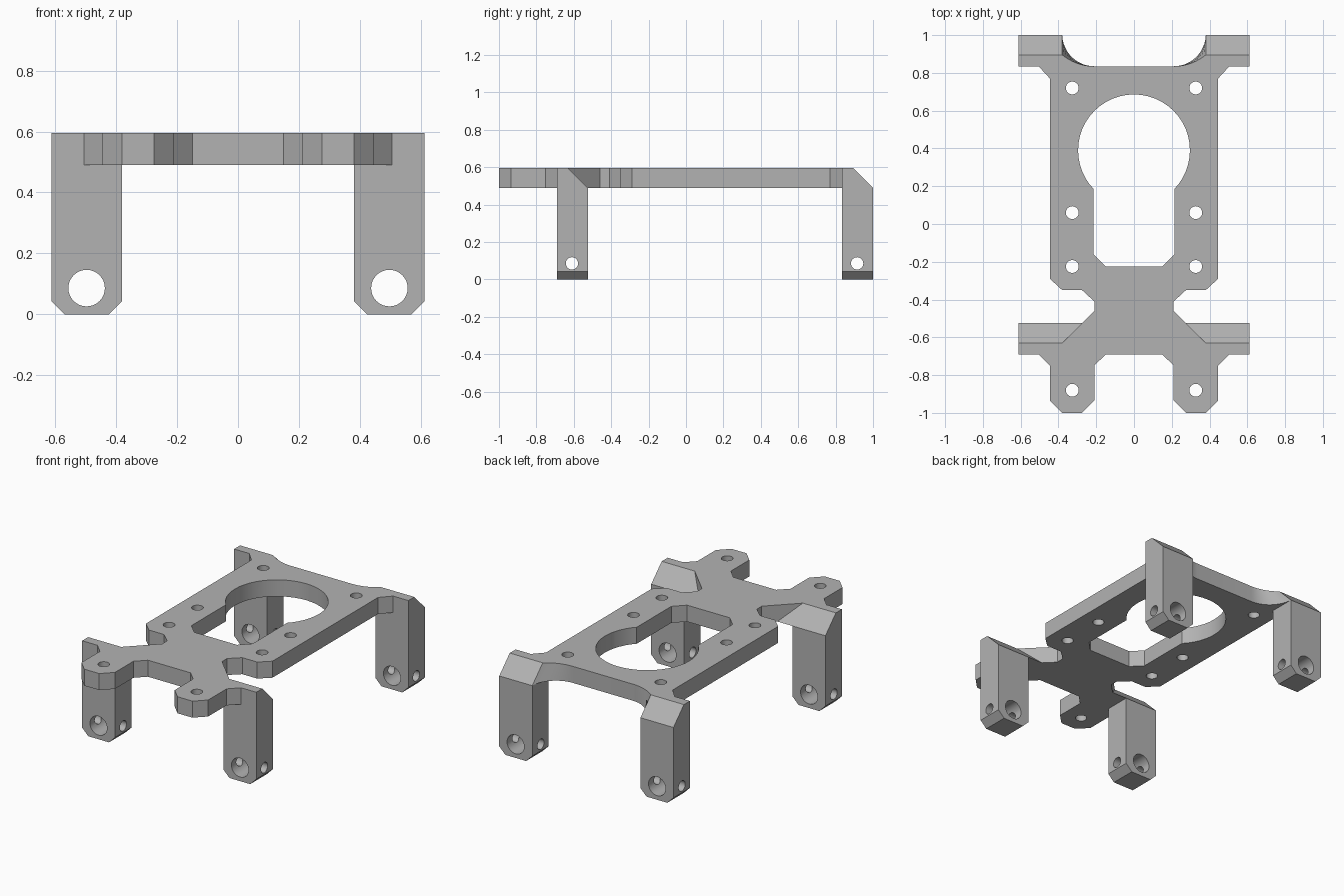
import bpy, bmesh
from math import sin, cos, pi, asin
from mathutils import Vector

if "Cube" in bpy.data.objects:
    bpy.data.objects.remove(bpy.data.objects["Cube"])

BASE, TOP = 0.49, 0.595     # underside and top of the deck
IN, OUT = 0.38, 0.612       # inner and outer leg faces

grey = bpy.data.materials.new("plain grey")
grey.use_nodes = True
color = (0.45, 0.45, 0.45, 1)
grey.diffuse_color = color
grey.node_tree.nodes["Principled BSDF"].inputs["Base Color"].default_value = color


def loft(name, ring_a, ring_b):
    """Solid between two matching rings of 3D points."""
    bm = bmesh.new()
    a = [bm.verts.new(p) for p in ring_a]
    b = [bm.verts.new(p) for p in ring_b]
    bm.faces.new(a)
    bm.faces.new(b)
    for i in range(len(a)):
        j = (i + 1) % len(a)
        bm.faces.new((a[i], a[j], b[j], b[i]))
    bmesh.ops.recalc_face_normals(bm, faces=bm.faces)
    mesh = bpy.data.meshes.new(name)
    bm.to_mesh(mesh)
    bm.free()
    mesh.materials.append(grey)
    obj = bpy.data.objects.new(name, mesh)
    bpy.context.collection.objects.link(obj)
    return obj


def prism(name, profile, axis, lo, hi):
    """Extrude a 2D profile along one axis (0, 1 or 2)."""
    def ring(level):
        pts = []
        for p in profile:
            q = list(p)
            q.insert(axis, level)
            pts.append(Vector(q))
        return pts
    return loft(name, ring(lo), ring(hi))


def circle(u, v, r, n=32):
    return [(u + r * cos(2 * pi * i / n), v + r * sin(2 * pi * i / n)) for i in range(n)]


def mirrored(half):
    return half + [(-x, y) for x, y in reversed(half)]


# Deck outline, left half from front to back
deck = prism("leg_bracket", mirrored([
    (0.15, -0.69), (0.21, -0.75), (0.21, -0.935), (0.275, -1), (0.38, -1),
    (0.445, -0.935), (0.445, -0.75), (0.505, -0.69), (OUT, -0.69), (OUT, -0.63),
    (IN, -0.63), (0.21, -0.46), (0.21, -0.41), (0.275, -0.35), (0.38, -0.35),
    (0.445, -0.29), (0.445, 0.77), (0.505, 0.835), (OUT, 0.835)]), 2, BASE, TOP)

adds, cuts = [], []
steps = 12
for s in (1, -1):
    # Sloped shoulder above each front leg
    adds.append(prism("front_shoulder",
                      [(-0.69, BASE), (-0.69, TOP), (-0.63, TOP), (-0.525, BASE)],
                      0, s * 0.275, s * OUT))

    # Swept shoulder above each back leg
    def swept(z, back):
        dx, dy = IN - 0.21, back - 0.835
        r = (dx * dx + dy * dy) / (2 * dy)
        sweep = asin(min(1, dx / r))
        arc = [(0.21 + r * sin(sweep * i / steps), 0.835 + r * (1 - cos(sweep * i / steps)))
               for i in range(steps + 1)]
        pts = arc + [(OUT, back), (OUT, 0.835), (0.505, 0.835), (0.445, 0.77), (0.21, 0.77)]
        return [(s * x, y, z) for x, y in pts]
    adds.append(loft("back_shoulder", swept(BASE, 1.0), swept(TOP, 0.895)))

    # Legs with chamfered feet and crossing bolt holes
    leg = [(IN, BASE), (IN, 0.043), (IN + 0.043, 0), (OUT - 0.043, 0), (OUT, 0.043), (OUT, BASE)]
    for y0, y1, hole_y in ((-0.69, -0.525, -0.61), (0.835, 1.0, 0.915)):
        adds.append(prism("leg", [(s * x, z) for x, z in leg], 1, y0, y1))
        cuts.append(prism("foot_bore", circle(s * 0.497, 0.086, 0.06), 1, y0 - 0.1, y1 + 0.1))
        cuts.append(prism("foot_pin_hole", circle(hole_y, 0.086, 0.033, 24), 0, s * 0.3, s * 0.7))

    # Deck screw holes
    for y in (-0.88, -0.225, 0.06, 0.72):
        cuts.append(prism("screw_hole", circle(s * 0.327, y, 0.034, 24), 2, 0.4, 0.7))

# Keyhole opening
cuts.append(prism("round_opening", circle(0, 0.39, 0.296, 48), 2, 0.4, 0.7))
cuts.append(prism("slot_opening", mirrored([(0.15, -0.225), (0.215, -0.16), (0.215, 0.3)]),
                  2, 0.41, 0.69))

# Join and cut everything into one solid
for operation, parts in (("UNION", adds), ("DIFFERENCE", cuts)):
    for part in parts:
        mod = deck.modifiers.new(part.name, "BOOLEAN")
        mod.operation = operation
        mod.solver = "EXACT"
        mod.object = part
bpy.context.view_layer.update()
solid = bpy.data.meshes.new_from_object(deck.evaluated_get(bpy.context.evaluated_depsgraph_get()))
deck.modifiers.clear()
deck.data = solid
solid.materials.clear()
solid.materials.append(grey)
for face in solid.polygons:
    face.material_index = 0
for part in adds + cuts:
    bpy.data.objects.remove(part)

bpy.ops.object.select_all(action="DESELECT")
deck.select_set(True)
bpy.context.view_layer.objects.active = deck
bpy.ops.object.shade_smooth_by_angle(angle=pi / 7)
